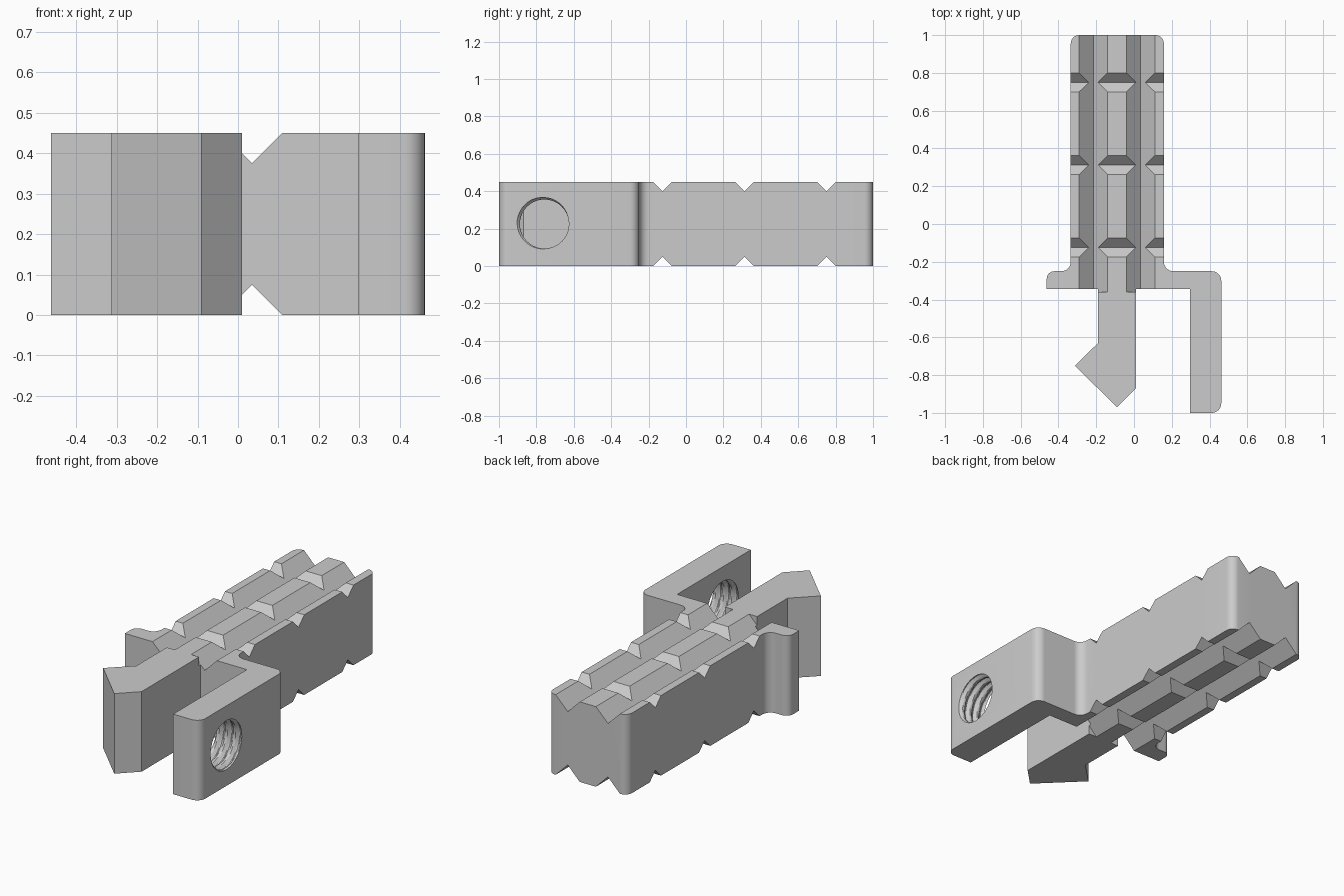
import bpy, bmesh, math
from mathutils import Vector

if "Cube" in bpy.data.objects:
    bpy.data.objects.remove(bpy.data.objects["Cube"])

HEIGHT = 0.45
GREY = (0.6, 0.6, 0.6, 1)

mat = bpy.data.materials.new("plain grey")
mat.use_nodes = True
mat.diffuse_color = GREY
mat.node_tree.nodes["Principled BSDF"].inputs["Base Color"].default_value = GREY


def finish(bm, name):
    bmesh.ops.recalc_face_normals(bm, faces=bm.faces)
    mesh = bpy.data.meshes.new(name)
    bm.to_mesh(mesh)
    bm.free()
    mesh.materials.append(mat)
    obj = bpy.data.objects.new(name, mesh)
    bpy.context.collection.objects.link(obj)
    return obj


def prism(name, points, offset):
    """Extrude a planar polygon of 3D points along offset."""
    bm = bmesh.new()
    face = bm.faces.new([bm.verts.new(p) for p in points])
    ext = bmesh.ops.extrude_face_region(bm, geom=[face], use_keep_orig=True)
    moved = [v for v in ext["geom"] if isinstance(v, bmesh.types.BMVert)]
    bmesh.ops.translate(bm, vec=offset, verts=moved)
    return finish(bm, name)


def rounded(corners, steps=8):
    """Replace right-angle corners that have a radius with arcs."""
    out = []
    for i, (x, y, r) in enumerate(corners):
        p = Vector((x, y, 0))
        if not r:
            out.append(p)
            continue
        prev, nxt = corners[i - 1], corners[(i + 1) % len(corners)]
        a = (Vector((prev[0], prev[1], 0)) - p).normalized() * r
        b = (Vector((nxt[0], nxt[1], 0)) - p).normalized() * r
        for k in range(steps + 1):
            t = math.pi / 2 * k / steps
            out.append(p + a * (1 - math.sin(t)) + b * (1 - math.cos(t)))
    return out


def cut(target, cutter):
    mod = target.modifiers.new("cut", 'BOOLEAN')
    mod.operation = 'DIFFERENCE'
    mod.solver = 'EXACT'
    mod.object = cutter
    bpy.context.view_layer.objects.active = target
    bpy.ops.object.modifier_apply(modifier=mod.name)
    bpy.data.objects.remove(cutter)


# Body, flange, hook and arm share one outline
outline = [
    (-0.335, 1, 0.045), (-0.335, -0.25, 0.05), (-0.462, -0.25, 0.04),
    (-0.462, -0.345, 0), (-0.19, -0.345, 0),
    (-0.19, -0.63, 0), (-0.313, -0.75, 0), (-0.09, -0.97, 0), (0.01, -0.87, 0),
    (0.01, -0.345, 0), (0.297, -0.345, 0), (0.297, -1, 0),
    (0.462, -1, 0.05), (0.462, -0.25, 0.05), (0.158, -0.25, 0.05),
    (0.158, 1, 0.045),
]
clip = prism("ribbed_clip_body", rounded(outline), (0, 0, HEIGHT))

# V grooves on the top and the underside
OVER = 0.03
for surface, up in ((HEIGHT, 1), (0, -1)):
    for x in (-0.215, 0.035):
        d = 0.075
        w = d + OVER
        z = surface + up * OVER
        cut(clip, prism("long_groove", [(x - w, -0.36, z), (x + w, -0.36, z),
                                        (x, -0.36, surface - up * d)], (0, 1.5, 0)))
    for y in (0.75, 0.3125, -0.125):
        d = 0.05
        w = d + OVER
        z = surface + up * OVER
        cut(clip, prism("cross_notch", [(-0.6, y - w, z), (-0.6, y + w, z),
                                        (-0.6, y, surface - up * d)], (1, 0, 0)))


# Threaded hole through the arm
def thread_cutter(minor=0.131, depth=0.016, pitch=0.05, segs=40, per_turn=10):
    bm = bmesh.new()
    rings = []
    start, crest = 0.262, math.radians(150)
    for j in range(int(0.235 / pitch * per_turn) + 1):
        x = start + pitch * j / per_turn
        ring = []
        for i in range(segs):
            a = math.tau * i / segs
            phase = ((x - 0.462) / pitch - (a - crest) / math.tau) % 1
            wave = abs(phase - 0.5) * 2
            r = minor + depth * min(1, max(0, wave * 1.6 - 0.4))
            ring.append(bm.verts.new((x, -0.757 + r * math.cos(a),
                                      HEIGHT / 2 + r * math.sin(a))))
        rings.append(ring)
    for lower, upper in zip(rings, rings[1:]):
        for i in range(segs):
            k = (i + 1) % segs
            bm.faces.new((lower[i], lower[k], upper[k], upper[i]))
    bm.faces.new(rings[0])
    bm.faces.new(rings[-1])
    return finish(bm, "thread_cutter")


cut(clip, thread_cutter())

# Smooth rounded corners, crisp edges elsewhere
bpy.ops.object.select_all(action='DESELECT')
clip.select_set(True)
bpy.context.view_layer.objects.active = clip
bpy.ops.object.shade_smooth_by_angle(angle=math.radians(25))
